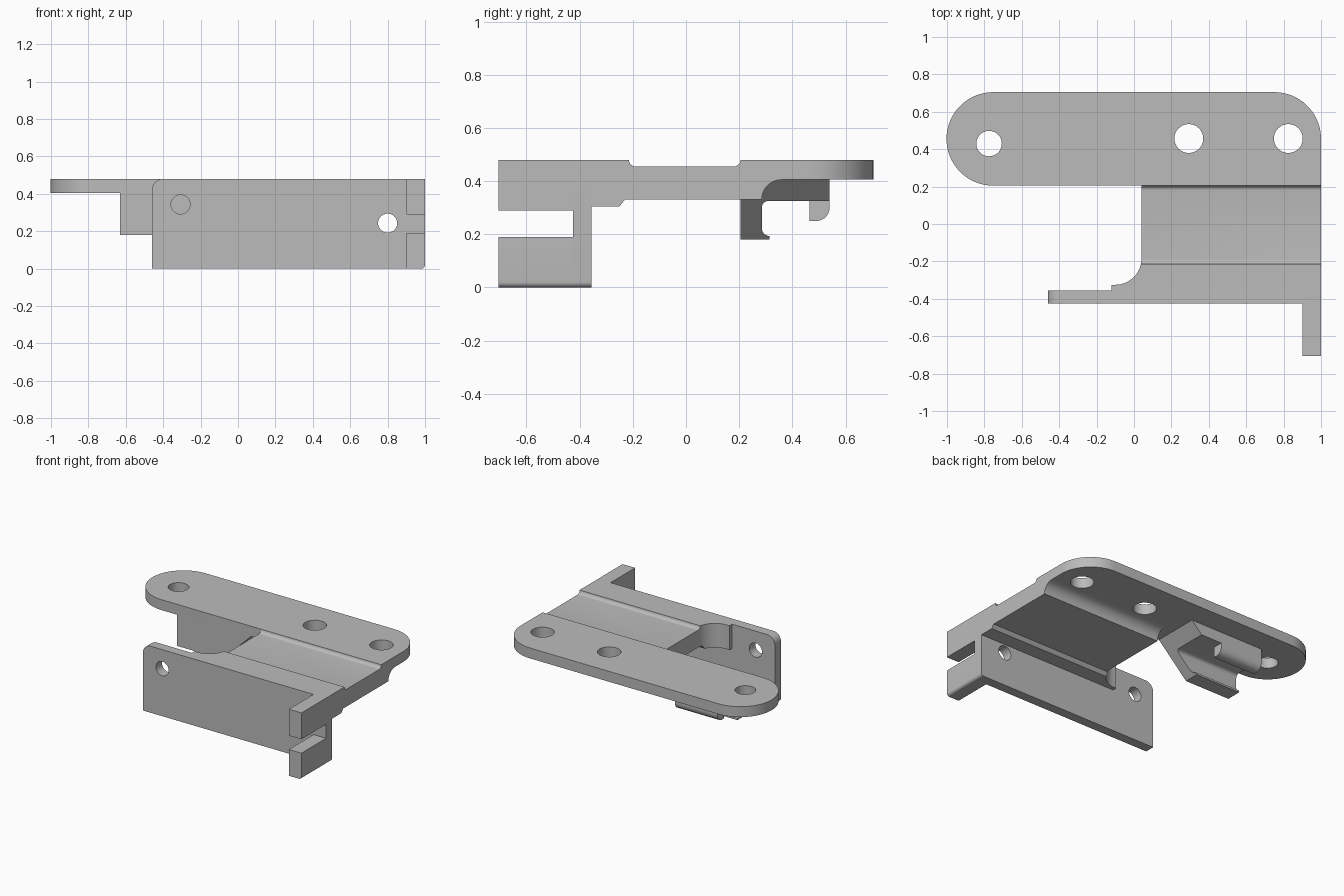
import bpy, bmesh
from math import cos, sin, radians

cube = bpy.data.objects.get("Cube")
if cube:
    bpy.data.objects.remove(cube, do_unlink=True)

grey = bpy.data.materials.new("plain grey")
grey.use_nodes = True
grey.diffuse_color = (0.5, 0.5, 0.5, 1)
grey.node_tree.nodes["Principled BSDF"].inputs["Base Color"].default_value = (0.5, 0.5, 0.5, 1)


def arc(cx, cy, r, start, end, steps=12):
    """Points on an arc, angles in degrees."""
    angles = [radians(start + (end - start) * i / steps) for i in range(steps + 1)]
    return [(cx + r * cos(a), cy + r * sin(a)) for a in angles]


def prism(name, outline, axis, lo, hi):
    """Extrude a 2D outline along an axis from lo to hi."""
    place = {"x": lambda u, v, w: (w, u, v),
             "y": lambda u, v, w: (u, w, v),
             "z": lambda u, v, w: (u, v, w)}[axis]
    bm = bmesh.new()
    low = [bm.verts.new(place(u, v, lo)) for u, v in outline]
    high = [bm.verts.new(place(u, v, hi)) for u, v in outline]
    bm.faces.new(low)
    bm.faces.new(high)
    for i in range(len(low)):
        j = (i + 1) % len(low)
        bm.faces.new((low[i], low[j], high[j], high[i]))
    bmesh.ops.recalc_face_normals(bm, faces=bm.faces)
    mesh = bpy.data.meshes.new(name)
    bm.to_mesh(mesh)
    bm.free()
    mesh.materials.append(grey)
    obj = bpy.data.objects.new(name, mesh)
    bpy.context.collection.objects.link(obj)
    return obj


def activate(obj):
    bpy.ops.object.select_all(action="DESELECT")
    obj.select_set(True)
    bpy.context.view_layer.objects.active = obj


def cut(obj, cutter):
    mod = obj.modifiers.new("cut", "BOOLEAN")
    mod.operation = "DIFFERENCE"
    mod.solver = "EXACT"
    mod.object = cutter
    activate(obj)
    bpy.ops.object.modifier_apply(modifier=mod.name)
    bpy.data.objects.remove(cutter, do_unlink=True)


def drill(obj, u, v, r, axis):
    cut(obj, prism("drill", arc(u, v, r, 0, 352.5, 47), axis, -1, 1))


TOP = 0.48
FRONT, BACK = -0.425, -0.355     # front wall faces
EDGE = 0.205                     # front edge of the mounting plate

# Mounting plate with rounded ends and three holes
plate = prism("mounting_plate",
              arc(-0.7525, 0.455, 0.25, 270, 90, 32)
              + arc(0.75, 0.455, 0.25, 90, 0, 16) + [(1, EDGE)],
              "z", 0.405, TOP)
for x, y, r in [(-0.775, 0.43, 0.068), (0.293, 0.457, 0.077), (0.825, 0.457, 0.077)]:
    drill(plate, x, y, r, "z")

# Connecting web with a recessed top and filleted underside
web = prism("connecting_web",
            [(BACK, 0.305), (BACK, TOP)]
            + arc(-0.19, TOP, 0.025, 180, 270, 6)
            + arc(0.18, TOP, 0.025, 270, 360, 6)
            + [(EDGE, 0.405)] + arc(0.36, 0.33, 0.075, 90, 180)
            + [(-0.23, 0.33), (-0.25, 0.305)],
            "x", -0.12, 1)
cut(web, prism("corner_cutter",
               [(-0.3, -0.325)] + arc(-0.1, -0.185, 0.14, 270, 360, 16)
               + [(0.04, 0.6), (-0.3, 0.6)], "z", 0.1, 0.7))

# Front wall with two holes
low_corner = arc(0.98, 0.02, 0.02, 270, 360, 6)
wall = prism("front_wall",
             [(-0.46, 0)] + low_corner + [(1, TOP)]
             + arc(-0.4, TOP - 0.06, 0.06, 90, 180), "y", FRONT, BACK)
drill(wall, -0.307, 0.343, 0.051, "y")
drill(wall, 0.8, 0.243, 0.051, "y")

# Forked arms at the front
upper = prism("upper_fork_arm", [(0.9, 0.29), (1, 0.29), (1, TOP), (0.9, TOP)],
              "y", -0.705, FRONT)
lower = prism("lower_fork_arm", [(0.9, 0)] + low_corner + [(1, 0.19), (0.9, 0.19)],
              "y", -0.705, FRONT)

# Hook bracket under the plate, with a slanted end
hook = prism("hook_bracket",
             [(EDGE, 0.405), (EDGE, 0.18), (0.315, 0.18), (0.315, 0.193)]
             + arc(0.315, 0.223, 0.03, 270, 180, 6)
             + arc(0.31, 0.3, 0.025, 180, 90, 6)
             + [(0.54, 0.325), (0.54, 0.405)], "x", -0.63, 0)
cut(hook, prism("slant_cutter",
                [(0.06, 0.505), (-0.04, 0.405), (-0.27, 0.18), (-0.33, 0.12), (0.06, 0.12)],
                "y", 0, 1))

# Lip hanging from the back of the hook
lip = prism("hook_lip",
            [(0.465, 0.325), (0.465, 0.25)] + arc(0.49, 0.3, 0.05, 270, 360, 10)
            + [(0.54, 0.325)], "x", -0.63, -0.29)

# Smooth shading on curved faces, sharp edges kept
for part in (plate, web, wall, upper, lower, hook, lip):
    activate(part)
    bpy.ops.object.shade_smooth_by_angle(angle=radians(30))
